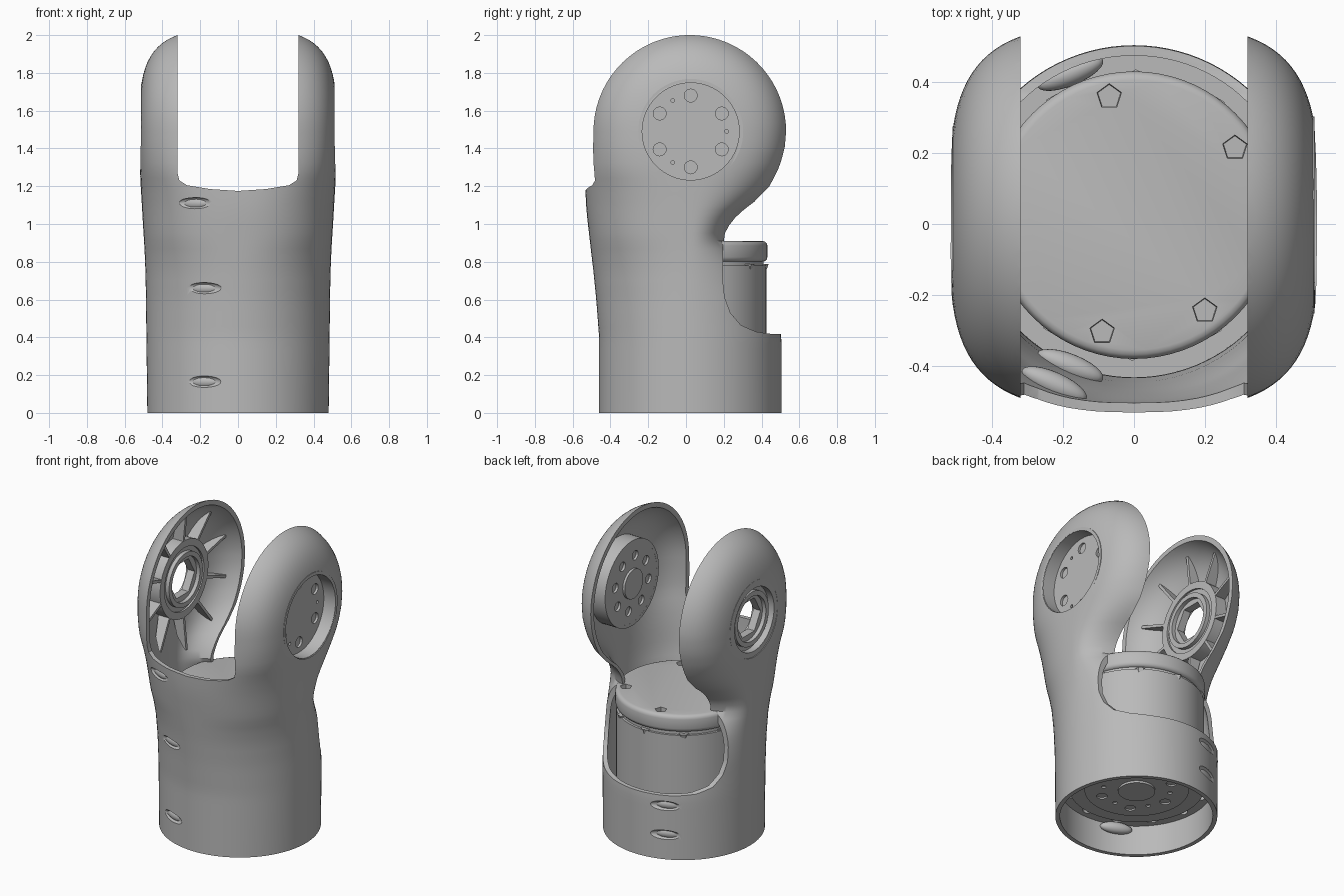
import bpy, bmesh, math
from mathutils import Matrix, Vector

cube = bpy.data.objects.get("Cube")
if cube:
    bpy.data.objects.remove(cube, do_unlink=True)

grey = bpy.data.materials.new("plain_grey")
grey.use_nodes = True
COLOR = (0.49, 0.49, 0.49, 1)
grey.diffuse_color = COLOR
grey.node_tree.nodes["Principled BSDF"].inputs["Base Color"].default_value = COLOR

CY, HUB_Y, HUB_Z = 0.02, 0.025, 1.49
AXES = {"X": Matrix.Rotation(math.pi / 2, 4, "Y"), "Z": Matrix.Identity(4)}


def make(name, bm):
    bmesh.ops.recalc_face_normals(bm, faces=bm.faces)
    mesh = bpy.data.meshes.new(name)
    bm.to_mesh(mesh)
    bm.free()
    mesh.materials.append(grey)
    ob = bpy.data.objects.new(name, mesh)
    bpy.context.collection.objects.link(ob)
    return ob


def cylinders(name, spots, r, depth, axis="Z", seg=24, r2=None):
    bm = bmesh.new()
    for p in spots:
        bmesh.ops.create_cone(bm, cap_ends=True, segments=seg, radius1=r,
                              radius2=r if r2 is None else r2, depth=depth,
                              matrix=Matrix.Translation(p) @ AXES[axis])
    return make(name, bm)


def prism(name, pts, lo, hi, place):
    """Extrude a 2D profile; place(u, v, w) gives the 3D point."""
    bm = bmesh.new()
    a = [bm.verts.new(place(u, v, lo)) for u, v in pts]
    b = [bm.verts.new(place(u, v, hi)) for u, v in pts]
    bm.faces.new(a)
    bm.faces.new(b)
    for i in range(len(pts)):
        j = (i + 1) % len(pts)
        bm.faces.new((a[i], a[j], b[j], b[i]))
    return make(name, bm)


def cut(ob, *cutters):
    for c in cutters:
        mod = ob.modifiers.new("cut", "BOOLEAN")
        mod.operation, mod.solver, mod.object = "DIFFERENCE", "EXACT", c
        bpy.context.view_layer.objects.active = ob
        bpy.ops.object.modifier_apply(modifier=mod.name)
        bpy.data.objects.remove(c, do_unlink=True)


def ring(n, r, turn=0):
    return [(r * math.cos(turn + math.tau * i / n), r * math.sin(turn + math.tau * i / n))
            for i in range(n)]


def hub_ring(x, n, r, turn=0):
    return [(x, HUB_Y + u, HUB_Z + v) for u, v in ring(n, r, turn)]


def base_ring(z, n, r, turn=0):
    return [(u, HUB_Y + v, z) for u, v in ring(n, r, turn)]


def tube(name, x, depth, outer, inner, sides=48):
    part = cylinders(name, [(x, HUB_Y, HUB_Z)], outer, depth, "X", 64)
    cut(part, cylinders("bore", [(x, HUB_Y, HUB_Z)], inner, .4, "X", sides))


# Shell outline by height: z, half width, front depth, back depth, squareness
ROWS = [(0, .48, .48, .485, 2), (.4, .485, .48, .485, 2), (.6, .487, .495, .46, 2),
        (.75, .49, .51, .38, 2.05), (.85, .494, .522, .285, 2.15), (.92, .498, .53, .21, 2.3),
        (.98, .502, .537, .238, 2.35), (1.05, .506, .545, .3, 2.4), (1.12, .51, .55, .4, 2.5),
        (1.2, .515, .553, .475, 2.7), (1.3, .52, .548, .51, 3.2), (1.4, .522, .543, .533, 3.45),
        (HUB_Z, .522, .54, .54, 3.5)]


def outline(z):
    if z <= 0:
        return ROWS[0][1:]
    for p, q in zip(ROWS, ROWS[1:]):
        if z <= q[0]:
            t = (z - p[0]) / (q[0] - p[0])
            return [m + (n - m) * t for m, n in zip(p[1:], q[1:])]
    return ROWS[-1][1:]


def loft(name, inset, z0, seg=96):
    top = (ROWS[-1][2] - inset) * .96
    levels = [z0 + (HUB_Z - z0) * i / 36 for i in range(37)]
    levels += [HUB_Z + top * math.sin(math.pi / 2 * i / 18) for i in range(1, 19)]
    bm = bmesh.new()
    loops = []
    for z in levels:
        a, front, back, n = outline(z)
        a, front, back = a - inset, front - inset, back - inset
        dz = max(0, z - HUB_Z)
        wide = a * (1 - (dz / back) ** n) ** (1 / n)
        loop = []
        for i in range(seg):
            c, s = math.cos(math.tau * i / seg), math.sin(math.tau * i / seg)
            x = math.copysign(wide * abs(c) ** (2 / n), c)
            depth = back if s > 0 else front
            r = depth * max(0, 1 - abs(x / a) ** n) ** (1 / n)
            y = CY + math.copysign(math.sqrt(max(0, r * r - dz * dz)), s)
            loop.append(bm.verts.new((x, y, z)))
        loops.append(loop)
    for p, q in zip(loops, loops[1:]):
        for i in range(seg):
            j = (i + 1) % seg
            bm.faces.new((p[i], p[j], q[j], q[i]))
    bm.faces.new(loops[0])
    bm.faces.new(loops[-1])
    return make(name, bm)


def lenses(name, inset, size):
    """Flat ellipsoids lying against the shell at the screw positions."""
    bm = bmesh.new()
    for x, z, way in [(-.225, 1.11, -1), (-.18, .66, -1), (-.18, .165, -1),
                      (-.18, .16, 1), (-.18, .35, 1)]:
        a, front, back, n = outline(z)
        depth = (front if way < 0 else back) - inset
        y = CY + way * depth * (1 - abs(x / a) ** n) ** (1 / n)
        turn = -way * math.atan2(x, depth)
        m = Matrix.Translation((x, y, z)) @ Matrix.Rotation(turn, 4, "Z")
        bmesh.ops.create_uvsphere(bm, u_segments=24, v_segments=12, radius=1,
                                  matrix=m @ Matrix.Diagonal((*size, 1)))
    return make(name, bm)


# Hollow forked shell
shell = loft("forked_shell", 0, 0)
half = [(.32, 2.2), (.32, 1.27), (.31, 1.23), (.27, 1.205), (.15, 1.185)]
gap = half + [(0, 1.175)] + [(-u, v) for u, v in reversed(half)]
window = [(.195, .91), (.195, .7), (.205, .61), (.235, .53), (.29, .465),
          (.37, .43), (.45, .418), (.7, .41), (.7, .91)]
neck = [(0, .85), (0, 1.4), (.7, 1.4), (.7, .85)]
cut(shell,
    loft("hollow", .027, -.05),
    prism("fork_gap", gap, -.8, .8, lambda u, v, w: (u, w, v)),
    prism("back_window", window, -.8, .8, lambda u, v, w: (w, u, v)),
    prism("neck_gap", neck, -.32, .32, lambda u, v, w: (w, u, v)),
    cylinders("left_opening", hub_ring(.5, 1, 0), .26, .3, "X", 64),
    cylinders("right_opening", hub_ring(-.5, 1, 0), .24, .3, "X", 64),
    lenses("dimples", 0, (.1, .02, .03)))
lenses("screw_bosses", .048, (.1, .035, .036))

# Left joint: recess wall and bolted drive disc
tube("left_recess_wall", .442, .135, .278, .257, 64)
drive = cylinders("left_joint_drive", hub_ring(.4, 1, 0), .262, .05, "X", 64)
cut(drive,
    cylinders("outer_bolts", hub_ring(.425, 6, .19, math.pi / 6), .034, .03, "X"),
    cylinders("pin_holes", hub_ring(.425, 3, .19, 0), .01, .03, "X", 12),
    cylinders("inner_bolts", hub_ring(.375, 8, .175, .2), .03, .03, "X"))
cylinders("left_drive_boss", hub_ring(.368, 1, 0), .095, .016, "X", 40)

# Right joint hub: stepped rings around a hexagonal opening
tube("right_hub_sleeve", -.46, .105, .25, .205)
tube("right_hub_plate", -.445, .05, .215, .125, 6)
tube("right_hub_collar", -.445, .1, .175, .145)

# Radial ribs inside the right arm
rib = [(.235, -.41), (.46, -.388), (.45, -.403), (.38, -.453), (.235, -.49)]
for i in range(10):
    a = math.tau * i / 10 + math.pi / 2
    along = Vector((0, math.cos(a), math.sin(a)))
    side = Vector((0, -math.sin(a), math.cos(a)))
    hub = Vector((0, HUB_Y, HUB_Z))
    prism("arm_rib", rib, -.009, .009,
          lambda u, v, w: hub + along * u + side * w + Vector((v, 0, 0)))

# Base drive: can, groove, bevelled cap and screws
cylinders("base_drive_can", base_ring(.485, 1, 0), .4, .59, seg=72)
cylinders("base_drive_groove", base_ring(.79, 1, 0), .385, .04, seg=72)
cap = cylinders("base_drive_cap", base_ring(.855, 1, 0), .406, .11, seg=72)
bev = cap.modifiers.new("edge", "BEVEL")
bev.width, bev.segments, bev.limit_method = .025, 3, "ANGLE"
bpy.context.view_layer.objects.active = cap
bpy.ops.object.modifier_apply(modifier="edge")
spots = [(-.07, .36, .905), (.285, .215, .905), (.2, -.245, .905), (-.09, -.305, .905)]
cut(cap, cylinders("cap_screws", spots, .034, .06, seg=5, r2=.038))
cylinders("rim_screws", base_ring(.765, 10, .378, .3), .018, .045, seg=6, r2=.034)

# Base flange and output disc, seen from underneath
flange = cylinders("base_flange", base_ring(.21, 1, 0), .464, .03, seg=72)
cut(flange, cylinders("flange_holes", base_ring(.195, 12, .39, .12), .036, .04))
disc = cylinders("base_output_disc", base_ring(.195, 1, 0), .31, .03, seg=64)
cut(disc,
    cylinders("disc_bolts", base_ring(.18, 6, .22), .032, .04),
    cylinders("disc_pins", base_ring(.18, 6, .2, math.pi / 6), .014, .04, seg=12))
cylinders("base_output_boss", base_ring(.177, 1, 0), .11, .02, seg=40)

# Smooth shading with crisp edges
bpy.ops.object.select_all(action="DESELECT")
for ob in bpy.context.collection.objects:
    if ob.type == "MESH" and grey.name in ob.data.materials:
        ob.select_set(True)
        bpy.context.view_layer.objects.active = ob
bpy.ops.object.shade_smooth_by_angle(angle=math.radians(32))
